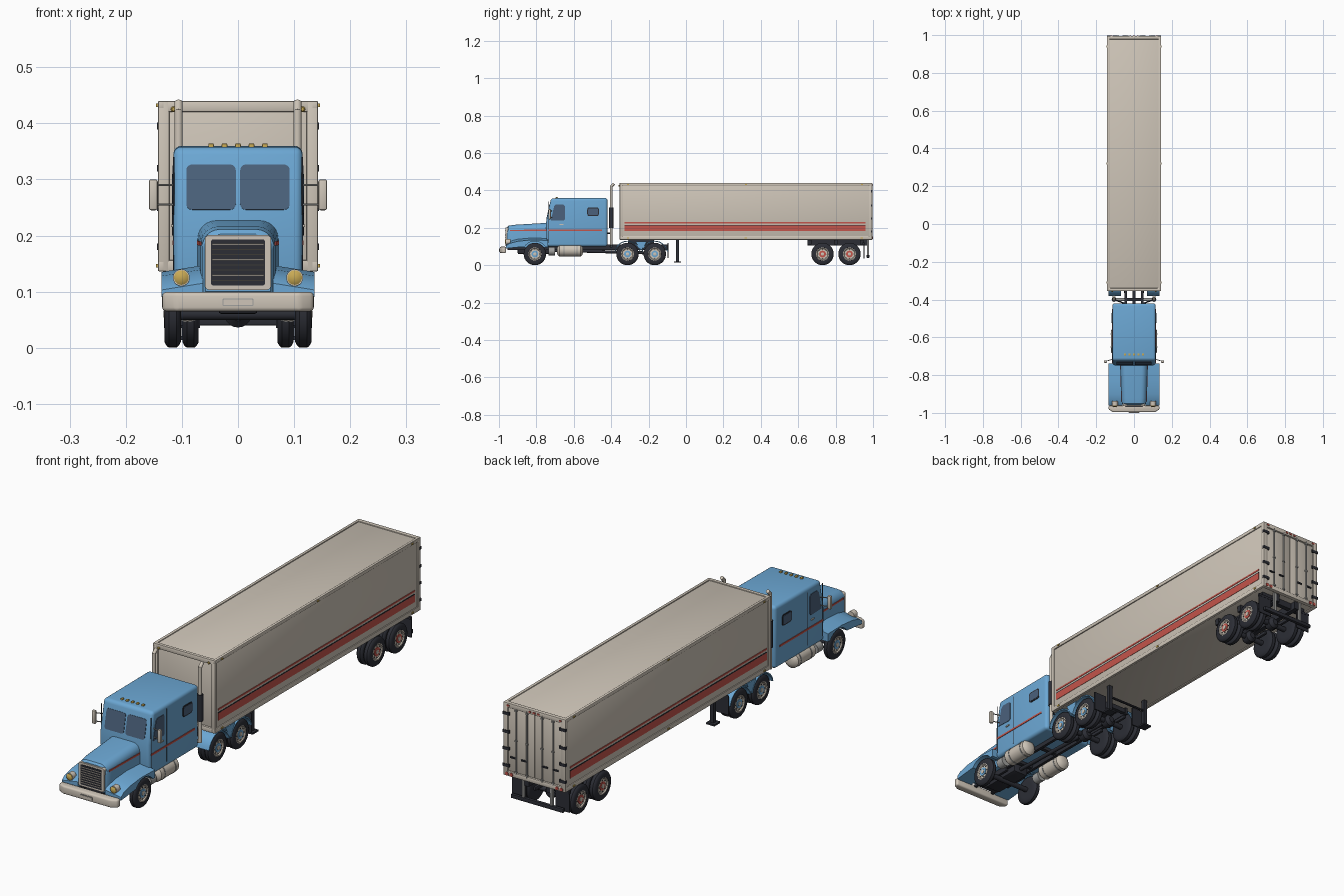
import bpy, bmesh, math
from mathutils import Vector

if "Cube" in bpy.data.objects:
    bpy.data.objects.remove(bpy.data.objects["Cube"])

def mat(name, c):
    m = bpy.data.materials.new(name)
    m.diffuse_color = (*c, 1)
    m.use_nodes = True
    m.node_tree.nodes["Principled BSDF"].inputs["Base Color"].default_value = m.diffuse_color
    return m

CREAM = mat("cream", (0.62, 0.56, 0.48))
BLUE = mat("sky blue", (0.15, 0.39, 0.66))
DARK = mat("charcoal", (0.025, 0.027, 0.036))
GLASS = mat("window glass", (0.07, 0.12, 0.20))
RED = mat("red", (0.55, 0.09, 0.07))
AMBER = mat("amber", (0.58, 0.40, 0.09))
STEEL = mat("steel", (0.35, 0.35, 0.34))

def finish(name, bm, m, bevel=0, seg=3, angle=35):
    bmesh.ops.remove_doubles(bm, verts=bm.verts, dist=1e-6)
    bmesh.ops.recalc_face_normals(bm, faces=bm.faces)
    if bevel:
        es = [e for e in bm.edges if len(e.link_faces) == 2 and e.calc_face_angle() > 0.5]
        bmesh.ops.bevel(bm, geom=es, offset=bevel, segments=seg, profile=0.5,
                        affect='EDGES', clamp_overlap=True)
    me = bpy.data.meshes.new(name)
    bm.to_mesh(me)
    bm.free()
    me.materials.append(m)
    o = bpy.data.objects.new(name, me)
    bpy.context.collection.objects.link(o)
    bpy.ops.object.select_all(action='DESELECT')
    o.select_set(True)
    bpy.context.view_layer.objects.active = o
    bpy.ops.object.shade_smooth_by_angle(angle=math.radians(angle))
    return o

def loft(name, rings, m, bevel=0, seg=3):
    """Closed rings of equal size joined into a capped solid."""
    bm = bmesh.new()
    vs = [[bm.verts.new(p) for p in r] for r in rings]
    n = len(vs[0])
    for a, b in zip(vs, vs[1:]):
        for i in range(n):
            bm.faces.new((a[i], a[(i + 1) % n], b[(i + 1) % n], b[i]))
    bm.faces.new(vs[0])
    bm.faces.new(vs[-1][::-1])
    return finish(name, bm, m, bevel, seg)

def prism(name, pts, d, m, bevel=0, seg=3):
    return loft(name, [pts, [Vector(p) + Vector(d) for p in pts]], m, bevel, seg)

def box(name, x, y, z, m, bevel=0, seg=2):
    return prism(name, [(x[0], y[0], z[0]), (x[1], y[0], z[0]), (x[1], y[1], z[0]), (x[0], y[1], z[0])],
                 (0, 0, z[1] - z[0]), m, bevel, seg)

def side(name, yz, x0, x1, m, bevel=0, seg=3):
    return prism(name, [(x0, y, z) for y, z in yz], (x1 - x0, 0, 0), m, bevel, seg)

def lathe(name, c, axis, prof, m, n=28):
    """Profile of (distance along axis, radius) revolved about an axis."""
    q = Vector((0, 0, 1)).rotation_difference(Vector(axis))
    rings = [[Vector(c) + q @ Vector((r * math.cos(t), r * math.sin(t), d))
              for t in (2 * math.pi * i / n for i in range(n))] for d, r in prof]
    return loft(name, rings, m)

def rod(name, a, b, r, m, n=16):
    d = Vector(b) - Vector(a)
    return lathe(name, a, d.normalized(), [(0, r), (d.length, r)], m, n)

def rounded(w, h, r, n=4):
    return [(sx * (w / 2 - r) + r * math.cos(t), sy * (h / 2 - r) + r * math.sin(t))
            for k, (sx, sy) in enumerate(((1, 1), (-1, 1), (-1, -1), (1, -1)))
            for t in ((k + i / n) * math.pi / 2 for i in range(n + 1))]

def plate(name, c, u, v, w, h, r, m, t=0.004):
    """Rounded rectangular plate centred on c, spanned by u and v."""
    u, v = Vector(u).normalized(), Vector(v).normalized()
    nrm = u.cross(v)
    return prism(name, [Vector(c) - nrm * t / 2 + u * a + v * b for a, b in rounded(w, h, r)], nrm * t, m)

# cab with sleeper
side("cab", [(-.745, .10), (-.748, .23), (-.722, .358), (-.42, .36), (-.42, .10)], -.115, .115, BLUE, .014, 4)
slope = (0, .026, .128)
for s in (-1, 1):
    plate("windshield", (s * .048, -.7365, .286), (1, 0, 0), slope, .088, .082, .01, GLASS)
    prism("door_window", [(s * .114, y, z) for y, z in
          ((-.722, .24), (-.705, .315), (-.695, .325), (-.655, .325), (-.648, .317), (-.648, .245), (-.655, .238))],
          (s * .003, 0, 0), GLASS)
    plate("sleeper_window_frame", (s * .115, -.497, .286), (0, 1, 0), (0, 0, 1), .062, .046, .01, DARK)
    plate("sleeper_window", (s * .116, -.497, .286), (0, 1, 0), (0, 0, 1), .052, .036, .008, GLASS)
    box("cab_stripe", sorted((s * .113, s * .117)), (-.735, -.45), (.183, .191), RED)
    box("door_handle", sorted((s * .114, s * .119)), (-.675, -.655), (.215, .22), CREAM)
    for y in (-.632, -.735):
        box("door_seam", sorted((s * .113, s * .1157)), (y, y + .002), (.12, .34), DARK)
    # mirrors
    box("mirror", sorted((s * .143, s * .159)), (-.735, -.722), (.245, .30), CREAM, .004)
    for z in (.255, .29):
        rod("mirror_arm", (s * .11, -.715, z), (s * .147, -.726, z), .002, STEEL, 8)
for i in range(-2, 3):
    box("roof_light", (i * .024 - .005, i * .024 + .005), (-.697, -.685), (.355, .364), AMBER, .002)

# hood
def hood_ring(y, w, z0, zt):
    r = .032
    arc = [(w - r + r * math.cos(t), zt - r + r * math.sin(t)) for t in (i * math.pi / 12 for i in range(7))]
    pts = [(w, z0)] + arc + [(-a, b) for a, b in arc[::-1]] + [(-w, z0)]
    return [(a, y, b) for a, b in pts]

loft("hood", [hood_ring(-.957, .058, .10, .203), hood_ring(-.95, .064, .095, .211),
              hood_ring(-.92, .067, .095, .216), hood_ring(-.738, .072, .095, .227)], BLUE)
for s in (-1, 1):
    prism("hood_stripe", [(s * .065, -.94, .182), (s * .0705, -.745, .183), (s * .0705, -.745, .191),
                          (s * .065, -.94, .189)], (s * .003, 0, 0), RED)

# grille
plate("grille_frame", (0, -.957, .152), (1, 0, 0), (0, 0, 1), .118, .098, .008, CREAM, .014)
plate("grille_opening", (0, -.963, .152), (1, 0, 0), (0, 0, 1), .096, .082, .004, DARK, .006)
for i in range(8):
    z = .120 + i * .0092
    box("grille_slat", (-.046, .046), (-.969, -.965), (z - .001, z + .001), CREAM)

# front fenders, headlights and bumper
FW, WZ, R = -.808, .06, .06
arch = [(FW + .068 * math.cos(t), WZ + .068 * math.sin(t)) for t in
        (math.radians(36 + i * 10.8) for i in range(11))]
fender = arch + [(-.962, .09), (-.962, .115), (-.945, .128), (-.90, .14), (-.83, .147), (-.738, .145), (-.738, .10)]
for s in (-1, 1):
    o = side("front_fender", fender, s * .062, s * .136, BLUE)
    for v in o.data.vertices:  # outer edge droops
        if abs(v.co.x) > .1 and v.co.z > .112 and (v.co.y < -.9 or v.co.z > .136):
            v.co.z -= .012
    lathe("headlight_ring", (s * .101, -.938, .125), (0, -1, 0), [(0, .015), (.024, .015)], CREAM, 20)
    lathe("headlight", (s * .101, -.938, .125), (0, -1, 0), [(0, .013), (.026, .013), (.03, .007)], AMBER, 20)
    rod("cab_step", (s * .095, -.735, .075), (s * .095, -.70, .075), .022, STEEL)
bump = [(-.135, -.962), (-.135, -.982), (-.11, -.996), (.11, -.996), (.135, -.982), (.135, -.962)]
prism("bumper", [(x, y, .065) for x, y in bump], (0, 0, .034), CREAM, .007)
plate("number_plate", (0, -.997, .081), (1, 0, 0), (0, 0, 1), .056, .014, .003, STEEL, .003)
plate("number_plate_face", (0, -.9985, .081), (1, 0, 0), (0, 0, 1), .052, .010, .002, CREAM, .003)

# tractor chassis
for s in (-1, 1):
    box("frame_rail", sorted((s * .038, s * .05)), (-.955, -.10), (.082, .112), DARK)
for y in (-.94, -.70, -.55, -.40, -.24, -.11):
    box("cross_member", (-.04, .04), (y - .008, y + .008), (.087, .107), DARK)
box("engine_block", (-.035, .035), (-.9, -.72), (.06, .12), DARK, .006)
rod("drive_shaft", (0, -.72, .08), (0, -.17, .065), .008, DARK)
box("fifth_wheel", (-.06, .06), (-.31, -.17), (.11, .136), DARK, .006)
for s in (-1, 1):
    lathe("fuel_tank", (s * .09, -.69, .08), (0, 1, 0),
          [(0, .012), (.004, .024), (.013, .033), (.127, .033), (.136, .024), (.14, .012)], CREAM)
    for y in (-.655, -.585):
        lathe("tank_strap", (s * .09, y, .08), (0, 1, 0), [(0, .0345), (.006, .0345)], STEEL)
    # exhaust stacks
    rod("exhaust_pipe", (s * .106, -.40, .11), (s * .106, -.40, .425), .0075, CREAM)
    rod("exhaust_tip", (s * .106, -.401, .42), (s * .106, -.385, .437), .0075, CREAM)
    rod("muffler", (s * .106, -.40, .2), (s * .106, -.40, .31), .012, DARK)
    rod("exhaust_bracket", (s * .106, -.40, .17), (s * .05, -.42, .17), .004, DARK, 8)
    rod("exhaust_elbow", (s * .106, -.40, .115), (s * .04, -.40, .10), .0075, STEEL)

# wheels
def wheel(tag, s, y, dual, hub):
    w = .029
    tyre = [(0, .034), (0, .05), (.004, .057), (.008, R), (w - .008, R), (w - .004, .057), (w, .05), (w, .035), (w - .006, .032)]
    for k in range(2 if dual else 1):
        lathe(tag + "_tyre", (s * (.102 - .032 * k), y, WZ), (s, 0, 0), tyre, DARK)
    lathe(tag + "_rim", (s * .104, y, WZ), (s, 0, 0), [(0, .03), (.0265, .035), (.0265, .031), (.0225, .028), (.0225, .018)], CREAM)
    lathe(tag + "_hub", (s * .12, y, WZ), (s, 0, 0), [(0, .018), (.009, .018), (.0095, .011)], hub, 20)
    lathe(tag + "_hub_cap", (s * .12, y, WZ), (s, 0, 0), [(0, .009), (.0115, .009), (.0125, .005)], CREAM, 16)
    for i in range(8):
        a = i * math.pi / 4
        c = Vector((s * .125, y + .0235 * math.cos(a), WZ + .0235 * math.sin(a)))
        rod(tag + "_nut", c, c + Vector((s * .004, 0, 0)), .002, DARK, 6)

DRIVE, BOGIE = (-.313, -.167), (.73, .874)
for tag, ys, dual, hub in (("front", (FW,), False, BLUE), ("drive", DRIVE, True, BLUE), ("trailer", BOGIE, True, RED)):
    for y in ys:
        rod(tag + "_axle", (-.11, y, WZ), (.11, y, WZ), .011, DARK)
        if dual:
            lathe(tag + "_differential", (0, y - .026, WZ), (0, 1, 0), [(0, .012), (.012, .024), (.04, .024), (.052, .012)], DARK, 20)
        for s in (-1, 1):
            wheel(tag, s, y, dual, hub)
            box(tag + "_spring", sorted((s * .04, s * .052)), (y - .055, y + .055), (.07, .085), DARK, .003)

# drive fenders: one arch per wheel, joined between
for s in (-1, 1):
    for y in DRIVE:
        ring = [(y + r * math.cos(t), WZ + r * math.sin(t)) for r, a, b in ((.071, 12, 168), (.066, 168, 12))
                for t in (math.radians(a + (b - a) * i / 14) for i in range(15))]
        side("drive_fender", ring, s * .068, s * .134, BLUE)
    mid = sum(DRIVE) / 2
    side("fender_web", [(mid - .026, .118), (mid, .078), (mid + .026, .118), (mid + .03, .127), (mid - .03, .127)],
         s * .068, s * .133, BLUE)
    box("drive_mudflap", sorted((s * .07, s * .13)), (-.098, -.094), (.04, .12), DARK)

# trailer body
box("trailer_body", (-.139, .139), (-.347, .988), (.14, .436), CREAM, .003)
for s in (-1, 1):
    for z, h in ((.136, .02), (.424, .016)):
        box("side_rail", sorted((s * .13, s * .143)), (-.355, .992), (z, z + h), CREAM, .003)
    for y, d in ((-.355, .016), (.978, .018)):
        box("corner_post", sorted((s * .122, s * .143)), (y, y + d), (.136, .44), CREAM, .003)
    box("wide_stripe", sorted((s * .138, s * .1405)), (-.33, .96), (.182, .212), RED)
    box("stripe_shadow", sorted((s * .138, s * .1403)), (-.33, .96), (.212, .216), DARK)
    box("narrow_stripe", sorted((s * .138, s * .1405)), (-.33, .96), (.224, .231), RED)
    for y in (-.31, .32, .94):
        box("side_marker", sorted((s * .14, s * .146)), (y - .006, y + .006), (.143, .149), AMBER)
        box("upper_marker", sorted((s * .14, s * .146)), (y - .005, y + .005), (.429, .435), AMBER)
    lathe("front_marker", (s * .115, -.35, .425), (0, -1, 0), [(0, .005), (.008, .005), (.01, .003)], AMBER, 12)
for z, h in ((.136, .02), (.42, .02)):
    box("front_rail", (-.14, .14), (-.355, -.34), (z, z + h), CREAM, .003)
    box("rear_rail", (-.14, .14), (.978, .996), (z, z + h), CREAM, .003)

# rear doors and lights
for s in (-1, 1):
    box("rear_door", sorted((s * .0015, s * .122)), (.98, .991), (.157, .419), CREAM, .002)
    for x in (.035, .085):
        rod("lock_rod", (s * x, .994, .15), (s * x, .994, .427), .003, STEEL, 10)
        box("lock_handle", sorted((s * x, s * (x + .025))), (.993, .998), (.215, .221), DARK)
        for z in (.16, .29, .415):
            box("rod_bracket", (s * x - .005, s * x + .005), (.99, .998), (z - .003, z + .003), STEEL)
    for z in (.18, .25, .32, .395):
        box("door_hinge", sorted((s * .115, s * .144)), (.988, .998), (z - .006, z + .006), DARK)
    for x in (.105, .125):
        lathe("tail_light", (s * x, .99, .146), (0, 1, 0), [(0, .007), (.009, .007)], RED, 14)
for x in (-.12, -.02, 0, .02, .12):
    box("rear_marker", (x - .005, x + .005), (.994, .999), (.427, .433), RED)

# trailer running gear, mudflaps, underride guard and landing legs
for s in (-1, 1):
    box("bogie_rail", sorted((s * .04, s * .06)), (.65, .975), (.105, .138), DARK)
    box("trailer_mudflap", sorted((s * .068, s * .132)), (.95, .954), (.035, .115), DARK)
    box("mudflap_bracket", sorted((s * .05, s * .132)), (.945, .955), (.112, .122), DARK)
    box("guard_post", sorted((s * .06, s * .07)), (.968, .978), (.045, .138), STEEL)
    box("landing_leg", sorted((s * .085, s * .101)), (-.053, -.037), (.02, .138), DARK)
    box("landing_foot", sorted((s * .074, s * .112)), (-.064, -.026), (.014, .021), DARK)
box("underride_guard", (-.12, .12), (.966, .98), (.04, .056), DARK, .002)
rod("landing_crossbar", (-.09, -.045, .09), (.09, -.045, .09), .005, DARK, 8)
for y in (.66, .80, .94):
    box("bogie_cross_member", (-.11, .11), (y - .01, y + .01), (.112, .138), DARK)
